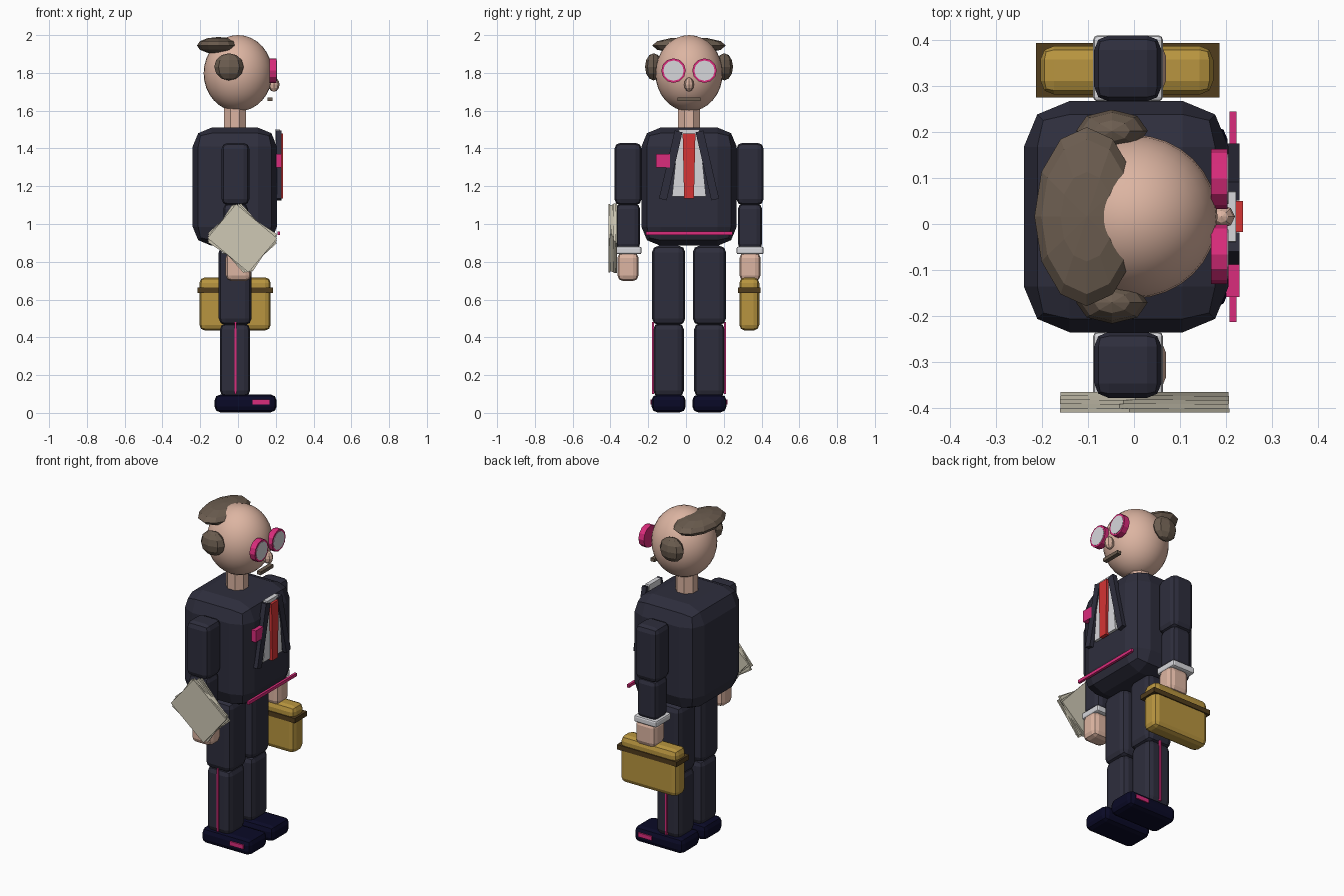
import bpy, bmesh
from math import radians
from mathutils import Matrix, Vector

cube = bpy.data.objects.get("Cube")
if cube:
    bpy.data.objects.remove(cube)

MID = 0.016  # body midline in y; the figure looks along +x


def material(name, r, g, b):
    m = bpy.data.materials.new(name)
    m.use_nodes = True
    m.diffuse_color = (r, g, b, 1)
    bsdf = next(n for n in m.node_tree.nodes if n.type == 'BSDF_PRINCIPLED')
    bsdf.inputs["Base Color"].default_value = (r, g, b, 1)
    return m


SUIT = material("navy suit", .027, .027, .046)
SKIN = material("skin", .72, .46, .36)
HAIR = material("brown hair", .15, .11, .08)
PINK = material("pink trim", .7, .025, .2)
WHITE = material("white cloth", .68, .68, .71)
RED = material("red tie", .66, .035, .035)
GOLD = material("tan leather", .48, .3, .05)
STRAP = material("dark leather", .08, .045, .012)
PAPER = material("paper", .62, .58, .46)
SHOE = material("black shoe", .003, .003, .02)


def finish(bm, name, mat, smooth=False):
    mesh = bpy.data.meshes.new(name)
    bmesh.ops.recalc_face_normals(bm, faces=bm.faces)
    for f in bm.faces:
        f.smooth = smooth
    bm.to_mesh(mesh)
    bm.free()
    mesh.materials.append(mat)
    obj = bpy.data.objects.new(name, mesh)
    bpy.context.collection.objects.link(obj)
    return obj


def box(name, mat, x, y, z, bevel=0, turn=None, taper=1):
    """Box from (min, max) ranges, y measured from the midline."""
    spans = (x, y, z)
    size = [b - a for a, b in spans]
    centre = Vector([(a + b) / 2 for a, b in spans]) + Vector((0, MID, 0))
    bm = bmesh.new()
    bmesh.ops.create_cube(bm, size=1)
    for v in bm.verts:
        if v.co.z > 0:
            v.co.y *= taper
        v.co = Vector([c * s for c, s in zip(v.co, size)])
    if bevel:
        bmesh.ops.bevel(bm, geom=bm.edges[:], offset=bevel, segments=2,
                        profile=0.5, affect='EDGES', clamp_overlap=True)
    move = Matrix.Translation(centre)
    bmesh.ops.transform(bm, matrix=move @ turn if turn else move, verts=bm.verts)
    return finish(bm, name, mat)


def ball(name, mat, centre, radii, segs, rings, smooth=False):
    bm = bmesh.new()
    bmesh.ops.create_uvsphere(bm, u_segments=segs, v_segments=rings, radius=1)
    for v in bm.verts:
        v.co = Vector([c * r for c, r in zip(v.co, radii)]) + Vector(centre)
        v.co.y += MID
    return finish(bm, name, mat, smooth)


def disc(name, mat, centre, radius, depth, sides, axis='X'):
    bm = bmesh.new()
    bmesh.ops.create_cone(bm, cap_ends=True, segments=sides, radius1=radius,
                          radius2=radius, depth=depth)
    turn = Matrix.Rotation(radians(90), 4, 'Y') if axis == 'X' else Matrix.Rotation(radians(22.5), 4, 'Z')
    place = Matrix.Translation(Vector(centre) + Vector((0, MID, 0)))
    bmesh.ops.transform(bm, matrix=place @ turn, verts=bm.verts)
    return finish(bm, name, mat)


def around(c, h):
    return (c - h, c + h)


# Head, hair and neck
ball("head", SKIN, (0, 0, 1.798), (.182, .178, .202), 32, 16, True)
ball("hair_cap", HAIR, (-.103, 0, 1.945), (.114, .195, .045), 12, 6)
disc("neck", SKIN, (-.016, 0, 1.56), .063, .16, 8, 'Z')

# Face
ball("nose", SKIN, (.19, 0, 1.738), (.03, .026, .038), 8, 6)
box("mouth", HAIR, (.157, .183), around(0, .06), (1.65, 1.67))

# Torso and belt
box("torso", SUIT, (-.24, .206), around(0, .252), (.885, 1.51), .1)
box("belt", PINK, (.208, .223), around(0, .229), (.942, .96))

# Shirt, tie and pocket square
box("shirt", WHITE, (.195, .222), around(0, .09), (1.145, 1.5), taper=.6)
box("tie", RED, (.215, .237), around(0, .026), (1.135, 1.48), taper=1.3)
box("pocket_square", PINK, (.2, .23), (-.175, -.102), (1.3, 1.37))

# Parts that come in pairs: s = 1 is the body's left
for s, side in ((1, "left"), (-1, "right")):
    ball(side + "_side_hair", HAIR, (-.048, s * .187, 1.832), (.078, .046, .072), 8, 6)
    disc(side + "_glasses_rim", PINK, (.186, s * .082, 1.812), .065, .036, 12)
    disc(side + "_lens", WHITE, (.202, s * .082, 1.812), .054, .008, 12)
    box(side + "_lapel", SUIT, (.2, .23), around(s * .097, .021), around(1.31, .185),
        turn=Matrix.Rotation(radians(s * 13), 4, 'X'))

    # Arm
    arm = s * .323
    box(side + "_upper_arm", SUIT, (-.087, .06), around(arm, .072), (1.1, 1.43), .032)
    box(side + "_forearm", SUIT, (-.078, .052), around(arm, .064), (.865, 1.11), .03)
    box(side + "_cuff", WHITE, (-.089, .063), around(arm, .072), (.84, .88), .01)
    box(side + "_hand", SKIN, (-.065, .07), around(arm, .056), (.698, .85), .03)

    # Leg and shoe
    leg = s * .108
    box(side + "_thigh", SUIT, (-.102, .072), around(leg, .088), (.465, .885), .035)
    box(side + "_shin", SUIT, (-.096, .064), around(leg, .081), (.085, .475), .033)
    box(side + "_shoe", SHOE, (-.124, .204), around(leg, .09), (.003, .097), .03)
    box(side + "_trouser_stripe", PINK, around(-.013, .006), around(s * .19, .005), (.1, .48))
    box(side + "_shoe_tag", PINK, (.077, .167), around(s * .2, .005), (.045, .07))

# Briefcase in the left hand
box("briefcase", GOLD, (-.204, .173), around(.319, .053), (.436, .718), .03)
box("briefcase_strap", STRAP, (-.214, .186), around(.319, .059), (.634, .663))

# Fanned paper sheets beside the right hand
for i, angle in enumerate((48, 44, 36, 33, 40)):
    box("paper_sheet_%d" % (i + 1), PAPER, around(.023, .142), around(-.386 - i * .009, .0045),
        around(.925, .118), turn=Matrix.Rotation(radians(angle), 4, 'Y'))
